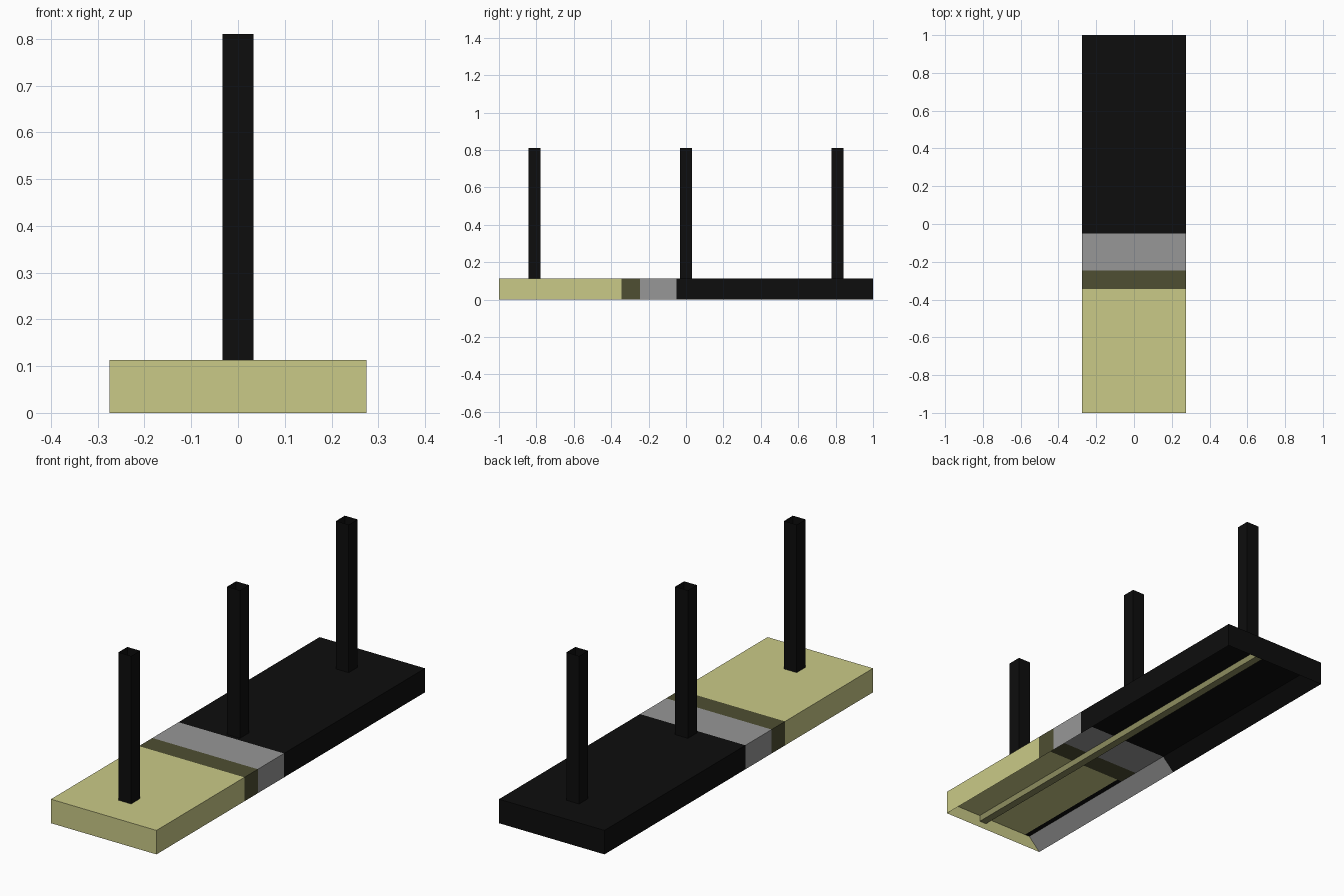
import bpy, bmesh

if "Cube" in bpy.data.objects:
    bpy.data.objects.remove(bpy.data.objects["Cube"])

def mat(name, rgb):
    m = bpy.data.materials.new(name)
    m.diffuse_color = (*rgb, 1)
    m.use_nodes = True
    m.node_tree.nodes["Principled BSDF"].inputs["Base Color"].default_value = m.diffuse_color
    return m

YELLOW, OLIVE, GRAY, BLACK, MID = [mat(*a) for a in (
    ("pale_yellow", (0.59, 0.59, 0.245)),
    ("dark_olive", (0.077, 0.077, 0.032)),
    ("gray", (0.31, 0.31, 0.31)),
    ("black", (0.004, 0.004, 0.004)),
    ("mid_olive", (0.27, 0.27, 0.115)))]

def finish(name, bm, mats):
    me = bpy.data.meshes.new(name)
    bm.normal_update()
    bm.to_mesh(me)
    bm.free()
    for m in mats:
        me.materials.append(m)
    ob = bpy.data.objects.new(name, me)
    bpy.context.collection.objects.link(ob)
    return ob

W, H, CEIL, IN = 0.275, 0.113, 0.06, 0.215

# base: cross-section lofted along y through the colour bands, hollow below
profile = [(-W, 0), (-W, H), (W, H), (W, 0), (IN, CEIL), (-0.19, CEIL), (-IN, CEIL)]
stations = [-1, -0.345, -0.245, -0.13, -0.05, 1]
bands = [0, 1, 2, 2, 3]
bm = bmesh.new()
rings = [[bm.verts.new((x, y, z)) for x, z in profile] for y in stations]
n = len(profile)
for s, band in enumerate(bands):
    for i in range(n):
        j = (i + 1) % n
        f = bm.faces.new((rings[s][i], rings[s][j], rings[s + 1][j], rings[s + 1][i]))
        f.material_index = band
        if i == n - 1 and stations[s + 1] <= -0.13:    # sloped inner wall is gray
            f.material_index = 2
        if i == n - 2 and s == 0:                      # dark edge of the ceiling
            f.material_index = 3
# thin end walls
for ring, m in ((rings[0], 0), (rings[-1], 3)):
    bm.faces.new(ring[:4]).material_index = m
bmesh.ops.recalc_face_normals(bm, faces=bm.faces)
finish("base", bm, [YELLOW, OLIVE, GRAY, BLACK])

def box(name, x0, x1, y0, y1, z0, z1, m, open_ends=False):
    bm = bmesh.new()
    bmesh.ops.create_cube(bm, size=1)
    for v in bm.verts:
        v.co = (x1 if v.co.x > 0 else x0, y1 if v.co.y > 0 else y0,
                z1 if v.co.z > 0 else z0)
    if open_ends:
        bm.normal_update()
        caps = [f for f in bm.faces if abs(f.normal.z) > 0.9]
        bmesh.ops.delete(bm, geom=caps, context='FACES_ONLY')
    return finish(name, bm, [m])

# open square posts
P = 0.033
for name, y in (("front_post", -0.81), ("middle_post", 0), ("back_post", 0.81)):
    box(name, -P, P, y - P, y + P, H, 0.81, BLACK, True)

# rail under the base
box("under_rail", 0.043, 0.08, -0.999, 0.999, 0.03, CEIL + 0.004, MID)
